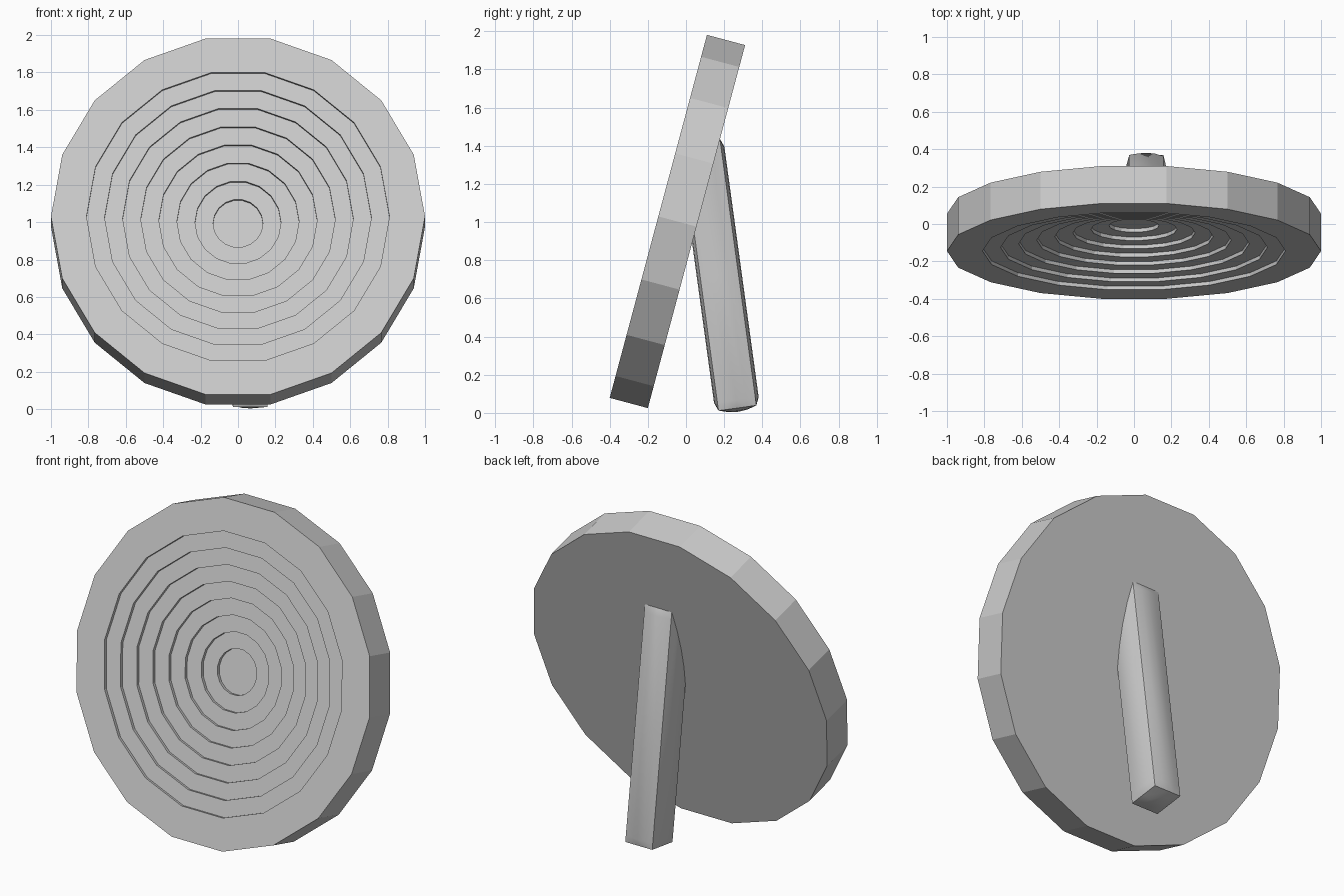
import bpy, bmesh, math
from mathutils import Vector, Matrix

if "Cube" in bpy.data.objects:
    bpy.data.objects.remove(bpy.data.objects["Cube"])

TILT = math.radians(-15)
FRONT = Vector((0, -0.145, 1.03))
THICK, SIDES = 0.207, 18


def make_object(name, bm):
    bmesh.ops.recalc_face_normals(bm, faces=bm.faces)
    mesh = bpy.data.meshes.new(name)
    bm.to_mesh(mesh)
    bm.free()
    obj = bpy.data.objects.new(name, mesh)
    bpy.context.collection.objects.link(obj)
    return obj


# Disc: lathed profile (radius, depth) with eight concentric steps sunk in the front
disc_matrix = Matrix.Translation(FRONT) @ Matrix.Rotation(TILT, 4, 'X')
profile = [(1.0, THICK), (1.0, 0.0)]
for i in range(8):
    r = 0.81 - 0.0967 * i
    profile += [(r, 0.02 * i), (r, 0.02 * (i + 1))]

bm = bmesh.new()
rings = []
for r, d in profile:
    angles = [2 * math.pi * k / SIDES for k in range(SIDES)]
    rings.append([bm.verts.new((r * math.cos(a), d, r * math.sin(a))) for a in angles])
for lower, upper in zip(rings, rings[1:]):
    for k in range(SIDES):
        n = (k + 1) % SIDES
        bm.faces.new((lower[k], lower[n], upper[n], upper[k]))
bm.faces.new(rings[0])
bm.faces.new(rings[-1])
bm.transform(disc_matrix)
make_object("stepped_disc", bm)

# Rear leg: long box with softly bulging faces
half = Vector((0.092, 0.1, 0.705))
bm = bmesh.new()
bmesh.ops.create_cube(bm, size=2)
bmesh.ops.subdivide_edges(bm, edges=bm.edges[:], cuts=3, use_grid_fill=True)
for v in bm.verts:
    x, y, z = v.co
    fx, fy = 1 - x * x, 1 - y * y
    fz = 0 if abs(z) > 0.99 else 1
    zz = math.copysign(0.94, z) if 0.3 < abs(z) < 0.7 else z
    on = [abs(c) > 0.99 for c in (x, y, z)]
    v.co = Vector((x * half.x, y * half.y, zz * half.z))
    if on[0]:
        v.co.x += math.copysign(0.018 * fy * fz, x)
    if on[1]:
        v.co.y += math.copysign(0.018 * fx * fz, y)
    if on[2]:
        v.co.z += math.copysign(0.02 * fx * fy, z)
bm.transform(Matrix.Translation((0.065, 0.174, 0.724)) @ Matrix.Rotation(math.radians(7.8), 4, 'X'))

# Trim the leg just inside the back of the disc so it stays out of the steps
cut = bmesh.ops.bisect_plane(
    bm, geom=bm.verts[:] + bm.edges[:] + bm.faces[:],
    plane_co=disc_matrix @ Vector((0, THICK - 0.015, 0)),
    plane_no=disc_matrix.to_3x3() @ Vector((0, -1, 0)), clear_outer=True)
bmesh.ops.holes_fill(bm, edges=[e for e in cut["geom_cut"] if isinstance(e, bmesh.types.BMEdge)], sides=0)
leg = make_object("rear_leg", bm)
bpy.context.view_layer.objects.active = leg
leg.select_set(True)
bpy.ops.object.shade_smooth_by_angle(angle=math.radians(35))
